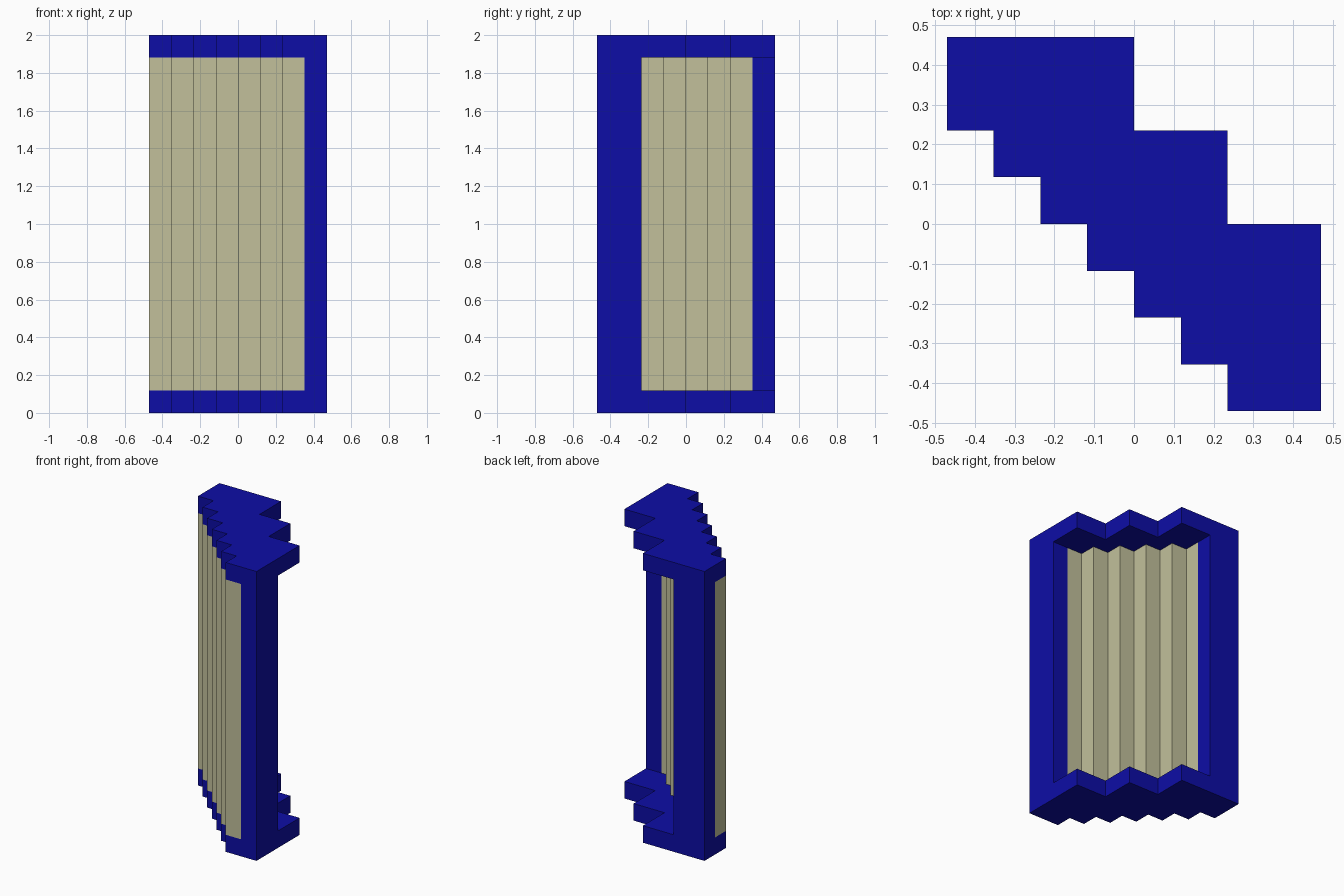
import bpy, bmesh

if "Cube" in bpy.data.objects:
    bpy.data.objects.remove(bpy.data.objects["Cube"])

U = 2 / 17  # grid unit: the model is 8 x 8 x 17 units


def material(name, rgb):
    m = bpy.data.materials.new(name)
    m.use_nodes = True
    m.diffuse_color = (*rgb, 1)
    m.node_tree.nodes["Principled BSDF"].inputs["Base Color"].default_value = (*rgb, 1)
    return m


blue = material("deep blue", (0.004, 0.004, 0.38))
beige = material("beige", (0.54, 0.53, 0.33))


def prism(name, outline, z0, z1, mat):
    """Extrude a plan outline (in units) from z0 to z1."""
    bm = bmesh.new()
    face = bm.faces.new([bm.verts.new((x * U, y * U, z0 * U)) for x, y in outline])
    top = bmesh.ops.extrude_face_region(bm, geom=[face])["geom"]
    bmesh.ops.translate(bm, vec=(0, 0, (z1 - z0) * U),
                        verts=[v for v in top if isinstance(v, bmesh.types.BMVert)])
    bmesh.ops.recalc_face_normals(bm, faces=bm.faces)
    mesh = bpy.data.meshes.new(name)
    bm.to_mesh(mesh)
    bm.free()
    mesh.materials.append(mat)
    obj = bpy.data.objects.new(name, mesh)
    bpy.context.collection.objects.link(obj)
    return obj


def stairs(x, y, steps, size):
    """Diagonal staircase in plan, alternating moves in -x and +y."""
    pts = [(x, y)]
    for i in range(steps):
        if i % 2 == 0:
            x -= size
        else:
            y += size
        pts.append((x, y))
    return pts


# Stepped front edge, shared by the slabs and the wall
front = stairs(2, -4, 0, 1)
for i in range(6):
    front += [(2 - i, -3 + i), (1 - i, -3 + i)]

# Top and bottom slabs: fine steps in front, coarse steps behind
slab = [(4, -4)] + front + [(-4, 4), (0, 4), (0, 2), (2, 2), (2, 0), (4, 0)]
prism("bottom_slab", slab, 0, 1, blue)
prism("top_slab", slab, 16, 17, blue)

# Folded wall panel between the slabs
back = stairs(3, -2, 10, 1)
wall = [(3, -4)] + front + [(-4, 3)] + back[::-1]
prism("folded_panel", wall, 1, 16, beige)

# Posts at both ends
prism("left_post", [(3, -4), (4, -4), (4, -2), (3, -2)], 1, 16, blue)
prism("right_post", [(-4, 3), (-2, 3), (-2, 4), (-4, 4)], 1, 16, blue)
